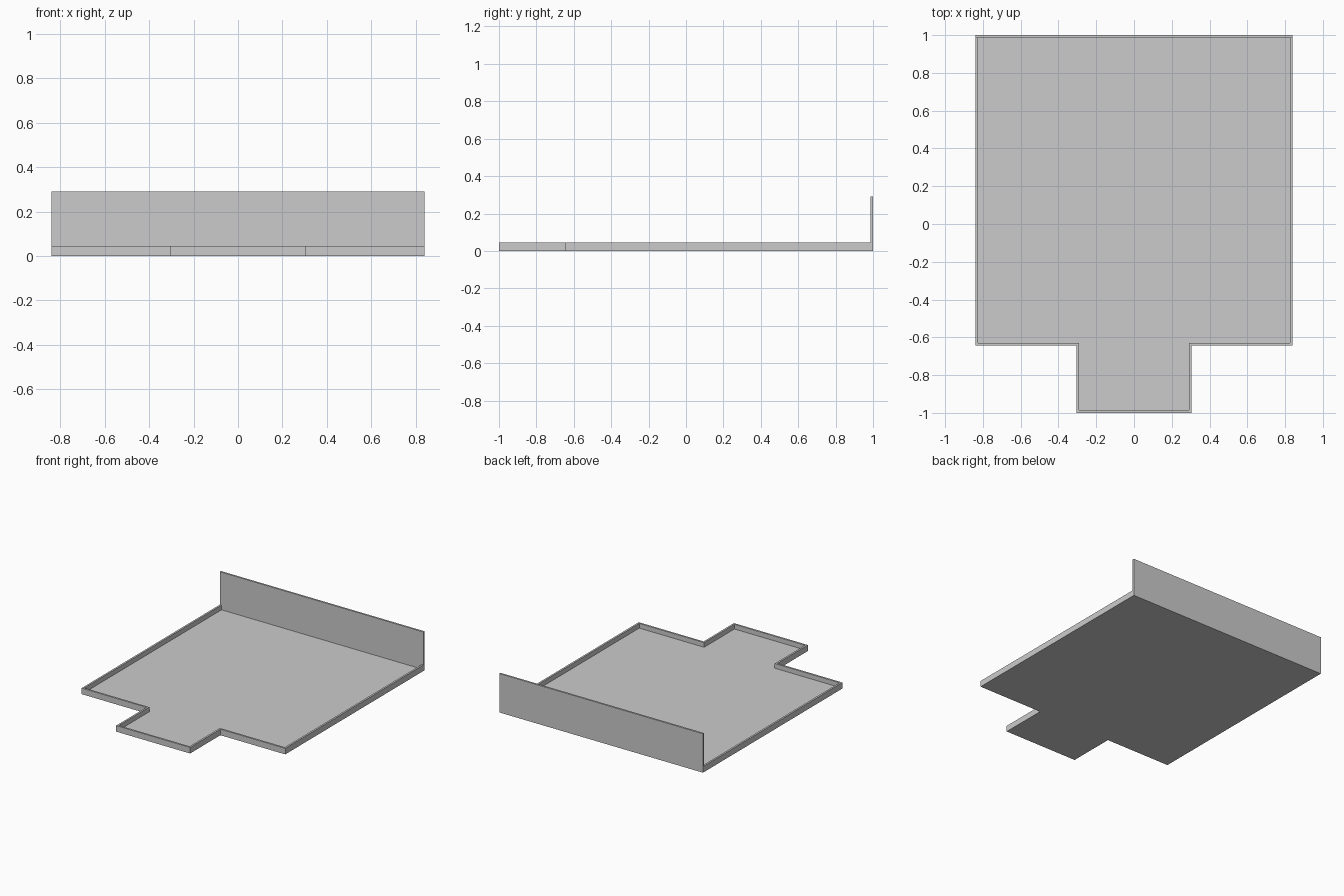
import bpy, bmesh

if "Cube" in bpy.data.objects:
    bpy.data.objects.remove(bpy.data.objects["Cube"])

W, STUB, NOTCH = 0.84, 0.305, -0.643       # half widths and shoulder position
T, FLOOR, RIM, BACK = 0.014, 0.01, 0.045, 0.29

# Right half of the plan outline, mirrored to the left
half = [(STUB, -1), (STUB, NOTCH), (W, NOTCH), (W, 1)]
outline = half + [(-x, y) for x, y in reversed(half)]

# Solid slab
bm = bmesh.new()
base = bm.faces.new([bm.verts.new((x, y, 0)) for x, y in outline])
ext = bmesh.ops.extrude_face_region(bm, geom=[base])["geom"]
bmesh.ops.translate(bm, vec=(0, 0, RIM),
                    verts=[g for g in ext if isinstance(g, bmesh.types.BMVert)])
bmesh.ops.recalc_face_normals(bm, faces=bm.faces[:])

# Rim around a sunken floor
top = max(bm.faces, key=lambda f: f.calc_center_median().z)
bmesh.ops.inset_region(bm, faces=[top], thickness=T, use_even_offset=True)
ext = bmesh.ops.extrude_face_region(bm, geom=[top])["geom"]
bmesh.ops.translate(bm, vec=(0, 0, FLOOR - RIM),
                    verts=[g for g in ext if isinstance(g, bmesh.types.BMVert)])
if top.is_valid:
    bmesh.ops.delete(bm, geom=[top], context='FACES_ONLY')

# Tall back panel raised from the rear strip of the rim
bmesh.ops.bisect_plane(bm, geom=bm.verts[:] + bm.edges[:] + bm.faces[:], dist=1e-5,
                       plane_co=(0, 1 - T, 0), plane_no=(0, 1, 0))
strip = [f for f in bm.faces
         if all(abs(v.co.z - RIM) < 1e-4 and v.co.y > 1 - T - 1e-4 for v in f.verts)]
ext = bmesh.ops.extrude_face_region(bm, geom=strip)["geom"]
bmesh.ops.translate(bm, vec=(0, 0, BACK - RIM),
                    verts=[g for g in ext if isinstance(g, bmesh.types.BMVert)])
bmesh.ops.delete(bm, geom=[f for f in strip if f.is_valid], context='FACES_ONLY')

# Merge coplanar faces
bmesh.ops.dissolve_limit(bm, angle_limit=0.01, verts=bm.verts[:], edges=bm.edges[:])
bmesh.ops.recalc_face_normals(bm, faces=bm.faces[:])

mesh = bpy.data.meshes.new("tray_with_back_panel")
bm.to_mesh(mesh)
bm.free()
bpy.context.collection.objects.link(bpy.data.objects.new("tray_with_back_panel", mesh))
